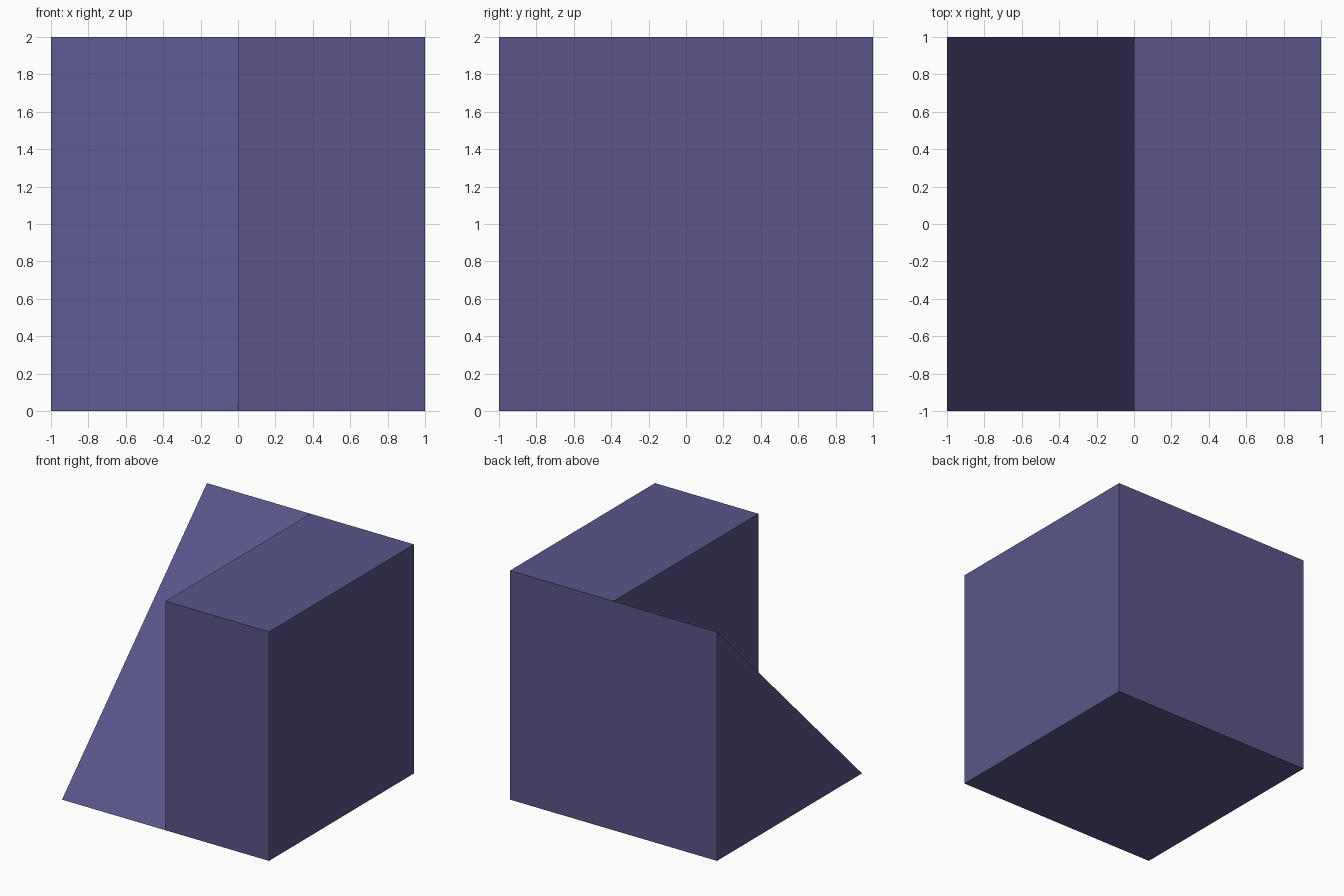
import bpy
import bmesh
from mathutils import Vector

cube = bpy.data.objects.get("Cube")
if cube:
    bpy.data.objects.remove(cube, do_unlink=True)

# Single flat colour
violet = bpy.data.materials.new("dusky violet")
violet.use_nodes = True
colour = (0.10, 0.091, 0.254, 1.0)
violet.diffuse_color = colour
violet.node_tree.nodes["Principled BSDF"].inputs["Base Color"].default_value = colour

# Upright block filling the left half
bm = bmesh.new()
bmesh.ops.create_cube(bm, size=2)
for v in bm.verts:
    v.co.x = max(v.co.x, 0)
    v.co.z += 1

# Split the inner wall from bottom front to top back
bm.normal_update()
wall = next(f for f in bm.faces if f.normal.x < -0.9)
low = next(v for v in wall.verts if v.co.y < 0 and v.co.z < 1)
high = next(v for v in wall.verts if v.co.y > 0 and v.co.z > 1)
bmesh.utils.face_split(wall, low, high)

# Pull the lower triangle outwards to form the ramp
bm.normal_update()
ramp = next(f for f in bm.faces
            if f.normal.x < -0.9 and f.calc_center_median().z < 1)
pulled = bmesh.ops.extrude_discrete_faces(bm, faces=[ramp])["faces"][0]
bmesh.ops.translate(bm, verts=list(pulled.verts), vec=Vector((-1, 0, 0)))
bmesh.ops.recalc_face_normals(bm, faces=bm.faces[:])

mesh = bpy.data.meshes.new("block_with_ramp")
bm.to_mesh(mesh)
bm.free()
mesh.materials.append(violet)
block = bpy.data.objects.new("block_with_ramp", mesh)
bpy.context.collection.objects.link(block)
